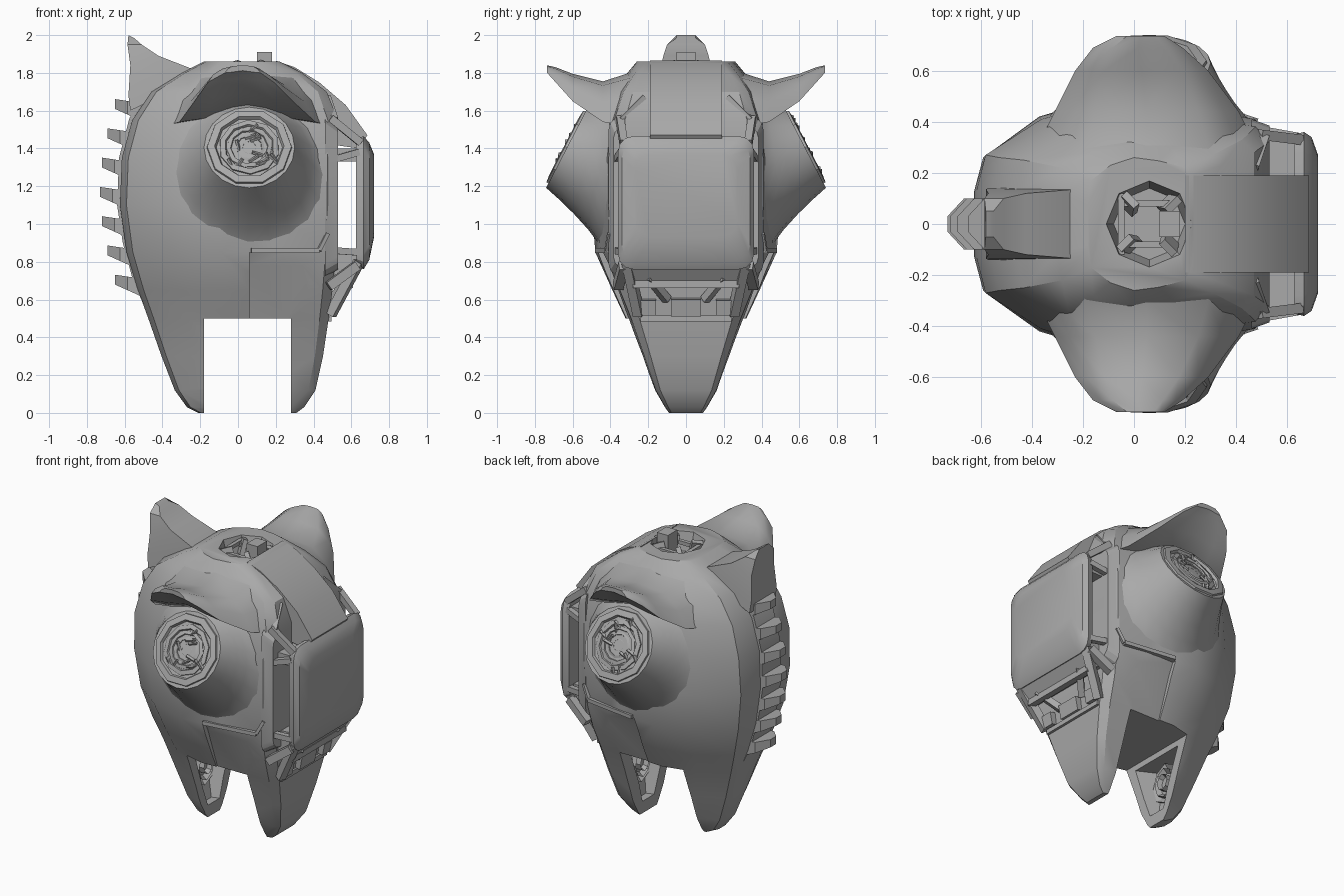
import bpy, bmesh, math, random
from mathutils import Matrix, Vector

random.seed(4)
if "Cube" in bpy.data.objects:
    bpy.data.objects.remove(bpy.data.objects["Cube"])

grey = bpy.data.materials.new("hull grey")
grey.use_nodes = True
grey.diffuse_color = (0.4, 0.4, 0.4, 1)
grey.node_tree.nodes["Principled BSDF"].inputs["Base Color"].default_value = (0.4, 0.4, 0.4, 1)


def smooth(ob, angle=35):
    bpy.ops.object.select_all(action="DESELECT")
    ob.select_set(True)
    bpy.context.view_layer.objects.active = ob
    bpy.ops.object.shade_smooth_by_angle(angle=math.radians(angle))


def finish(name, bm, angle=35):
    bmesh.ops.recalc_face_normals(bm, faces=bm.faces)
    me = bpy.data.meshes.new(name)
    bm.to_mesh(me)
    bm.free()
    ob = bpy.data.objects.new(name, me)
    me.materials.append(grey)
    bpy.context.collection.objects.link(ob)
    smooth(ob, angle)
    return ob


def loft(name, rings, angle=35):
    """Skin a list of equal-length closed rings and cap both ends."""
    bm = bmesh.new()
    vs = [[bm.verts.new(p) for p in r] for r in rings]
    n = len(vs[0])
    for a, b in zip(vs, vs[1:]):
        for i in range(n):
            bm.faces.new((a[i], a[(i + 1) % n], b[(i + 1) % n], b[i]))
    bm.faces.new(vs[0])
    bm.faces.new(vs[-1])
    return finish(name, bm, angle)


def prism(name, pts, h):
    """Extrude an xz profile to y = -h..h."""
    return loft(name, [[(x, y, z) for x, z in pts] for y in (-h, h)])


def box(name, c, s, rot=(0, 0, 0)):
    bm = bmesh.new()
    bmesh.ops.create_cube(bm, size=1, matrix=Matrix.Diagonal((*s, 1)))
    ob = finish(name, bm)
    ob.location, ob.rotation_euler = c, rot
    return ob


def bar(name, a, b, w):
    a, b = Vector(a), Vector(b)
    rot = (b - a).to_track_quat("Z", "Y").to_euler()
    return box(name, (a + b) / 2, (w, w, (b - a).length), rot)


def cut(ob, cutter):
    cutter.hide_render = True
    m = ob.modifiers.new("cut", "BOOLEAN")
    m.operation, m.object, m.solver = "DIFFERENCE", cutter, "EXACT"
    bpy.ops.object.select_all(action="DESELECT")
    bpy.context.view_layer.objects.active = ob
    bpy.ops.object.modifier_apply(modifier=m.name)
    bpy.data.objects.remove(cutter)


# Hull: height, back x, front x, half widths at back, middle and front
rows = [
    (0.0, -.21, .31, .06, .1, .09), (.03, -.27, .35, .07, .12, .11), (.12, -.335, .41, .09, .17, .16),
    (.3, -.405, .45, .12, .24, .22), (.5, -.475, .48, .16, .32, .29),
    (.65, -.53, .5, .2, .39, .35), (.85, -.59, .52, .24, .48, .4),
    (1.1, -.625, .53, .26, .5, .41), (1.35, -.615, .53, .27, .48, .41),
    (1.55, -.56, .53, .26, .45, .38), (1.7, -.46, .47, .25, .39, .33),
    (1.8, -.3, .34, .22, .31, .27), (1.86, -.18, .22, .17, .26, .22)]


def hull_ring(z, x0, x1, hb, hm, hf):
    w = x1 - x0
    half = [(x0, hb * .5), (x0 + .03 * w, hb), (x0 + .22 * w, (hb + 2 * hm) / 3),
            (x0 + .45 * w, hm), (x0 + .7 * w, (hm * 2 + hf) / 3), (x1 - .05 * w, hf), (x1, hf * .85)]
    return [(x, y, z) for x, y in half] + [(x, -y, z) for x, y in reversed(half)]


hull = loft("hull", [hull_ring(*r) for r in rows])
# Gap between the legs, leg pockets, roof hatch and flank recesses
cut(hull, box("gap_cutter", (.05, 0, .15), (.46, 1.5, .7)))
for mouth, low, high in ((-.1, -.23, -.34), (.2, .33, .41)):
    cut(hull, loft("pocket_cutter", [
        [(mouth, -w, z), (mouth, w, z), (deep, w * .5, z), (deep, -w * .5, z)]
        for z, w, deep in ((.08, .09, low), (.46, .24, high))]))
cut(hull, loft("hatch_cutter", [[(.06 + r * math.cos(i * math.pi / 4), r * math.sin(i * math.pi / 4), z)
                                 for i in range(8)] for z, r in ((1.74, .14), (1.95, .19))]))
for s in (-1, 1):
    cut(hull, loft("flank_cutter", [[(x, s * y, z) for y, z in ((.29, .46), (.7, .46), (.7, .85), (.44, .85), (.405, .78))]
                                    for x in (.06, .46)]))
smooth(hull, 30)

# Side pods with tilted nozzles and overhanging brows, one per side
SIDES = 20
CENTRE = Vector((.06, .63, 1.405))
UP, OUT = Vector((0, -.46, .89)), Vector((0, .89, .46))


def nozzle_ring(s, r, depth, turn=0.0, n=SIDES):
    out = []
    for i in range(n):
        a = 2 * math.pi * i / n + turn
        p = CENTRE + Vector((r * math.cos(a), 0, 0)) + UP * r * math.sin(a) + OUT * depth
        out.append(Vector((p.x, s * p.y, p.z)))
    return out


for s, side in ((-1, "front"), (1, "back")):
    # Flared pod from a wide foot on the hull to the nozzle rim
    foot = []
    for i in range(SIDES):
        a = 2 * math.pi * i / SIDES
        foot.append(Vector((.05 + .46 * math.cos(a), s * .37, 1.2 + .5 * math.sin(a))))
    rim = nozzle_ring(s, .24, 0)
    rings = []
    for t in (0, .2, .4, .6, .8, 1):
        k = t ** .65
        rings.append([Vector((b.x + (r.x - b.x) * k, b.y + (r.y - b.y) * t, b.z + (r.z - b.z) * k))
                      for b, r in zip(foot, rim)])
    loft(side + "_pod", rings, 40)
    for j, r in enumerate((.23, .165, .125, .085, .045)):
        drop = .004 * j
        steps = ((r, -.02), (r * .97, .012 - drop), (r * .8, .017 - drop), (r * .74, -.01))
        loft(side + "_nozzle_ring_%d" % (j + 1), [nozzle_ring(s, q, d, j * .35, 10) for q, d in steps], 20)
    for i in range(14):
        a, r = random.uniform(0, 6.28), random.uniform(.05, .17)
        box(side + "_nozzle_vane_%d" % (i + 1), nozzle_ring(s, r, .006, a, 1)[0], (.06, .015, .012),
            (-s * .48, random.uniform(-1.5, 1.5), 0))

    # Brow: distance out, x span, top and bottom height
    brow = []
    for y, x0, x1, zt, zb in ((.2, -.42, .5, 1.83, 1.5), (.3, -.38, .48, 1.8, 1.52), (.44, -.31, .41, 1.755, 1.54),
                              (.6, -.23, .29, 1.795, 1.65), (.69, -.16, .19, 1.83, 1.75), (.735, -.07, .12, 1.84, 1.8)):
        w, h = x1 - x0, zt - zb
        section = ((0, 0), (.08, .5), (.22, .9), (.5, 1), (.78, .9), (.92, .5), (1, 0), (.8, .1), (.5, .3), (.2, .1))
        brow.append([(x0 + u * w, s * y, zb + v * h) for u, v in section])
    loft(side + "_brow", brow, 40)
    # Raised lip over the flank recess
    bar(side + "_flank_lip", (.07, s * .47, .86), (.43, s * .42, .86), .025)
    bar(side + "_flank_lip_corner", (.43, s * .42, .86), (.475, s * .405, .95), .02)


# Visor shell standing clear of the hull
def rounded(x, hy, z0, z1, r):
    pts = []
    for cy, cz, a0 in ((hy - r, z1 - r, 0), (r - hy, z1 - r, 90), (r - hy, z0 + r, 180), (hy - r, z0 + r, 270)):
        for k in range(4):
            a = math.radians(a0 + 30 * k)
            pts.append((x, cy + r * math.cos(a), cz + r * math.sin(a)))
    return pts


loft("visor", [rounded(.625, .35, .78, 1.45, .07), rounded(.665, .36, .76, 1.465, .08),
               rounded(.695, .34, .81, 1.43, .08), rounded(.72, .27, .93, 1.37, .08)], 25)
loft("visor_back_frame", [rounded(.46, .41, .72, 1.57, .07), rounded(.53, .385, .76, 1.52, .07)], 25)
# Roof strap running down to the visor, and the visor mounts
prism("roof_strap", [(.2, 1.865), (.3, 1.83), (.43, 1.75), (.57, 1.63), (.685, 1.47), (.64, 1.4),
                     (.5, 1.42), (.35, 1.62), (.2, 1.75)], .19)
prism("visor_top_mount", [(.5, 1.33), (.64, 1.33), (.64, 1.4), (.5, 1.4)], .33)
prism("visor_bottom_mount", [(.48, .72), (.6, .69), (.67, .79), (.64, .87), (.5, .86)], .3)
struts = {
    "visor_upper_strut": ((.49, .35, 1.56), (.65, .33, 1.43), .04),
    "visor_middle_strut": ((.5, .365, 1.34), (.64, .34, 1.38), .035),
    "visor_lower_strut": ((.5, .365, .86), (.64, .335, .85), .035),
    "strap_side_strut": ((.47, .22, 1.67), (.51, .34, 1.55), .035),
    "chin_outer_strut": ((.64, .31, .8), (.49, .25, .52), .05),
    "chin_inner_strut": ((.6, .2, .72), (.5, .1, .6), .04),
    "chin_side_strut": ((.63, .33, .78), (.48, .36, .67), .05)}
for s, side in ((-1, "right"), (1, "left")):
    for name, ((ax, ay, az), (bx, by, bz), w) in struts.items():
        bar(side + "_" + name, (ax, s * ay, az), (bx, s * by, bz), w)
    box(side + "_chin_block", (.5, s * .2, .56), (.05, .08, .08), (0, .2, 0))
bar("chin_upper_bar", (.59, -.28, .68), (.59, .28, .68), .04)
bar("chin_lower_bar", (.48, -.24, .5), (.48, .24, .5), .03)
box("chin_sensor", (.5, 0, .56), (.05, .16, .09), (0, .2, 0))

# Spine strip and its row of chevron fins
spine = [(-.44, .45), (-.55, .68), (-.61, .9), (-.64, 1.1), (-.63, 1.35), (-.575, 1.56), (-.49, 1.69)]
prism("spine_strip", spine + [(x + .08, z) for x, z in reversed(spine)], .1)
for i in range(7):
    z = .69 + .155 * i
    x = -.575 - .08 * math.sin(math.pi * i / 6)
    tip = x - .075
    plan = ((x + .08, -.1), (x - .01, -.1), (tip, -.03), (tip, .03), (x - .01, .1), (x + .08, .1))
    loft("spine_fin_%d" % (i + 1), [[(px, y, z + dz - (px - x) * lean) for px, y in plan]
                                    for dz, lean in ((-.045, .45), (.03, .15))], 20)

# Rear crest horn
loft("crest_horn", [[(xb, -w, zb), (xf, -w, zf), (xf, w, zf), (xb, w, zb)]
                    for xb, zb, xf, zf, w in ((-.57, 1.6, -.2, 1.78, .14), (-.58, 1.68, -.24, 1.82, .135),
                                              (-.57, 1.84, -.42, 1.89, .12), (-.585, 1.95, -.51, 1.95, .1),
                                              (-.58, 2.0, -.55, 1.985, .05))])

# Roof hatch fittings
box("hatch_box", (.14, 0, 1.83), (.08, .1, .16))
for i in range(4):
    a = math.pi / 4 + i * math.pi / 2
    box("hatch_bracket_%d" % (i + 1), (.06 + .11 * math.cos(a), .11 * math.sin(a), 1.81), (.07, .03, .1), (.3, .2, a))
for s, side in ((-1, "right"), (1, "left")):
    bar(side + "_hatch_rail", (-.04, s * .08, 1.82), (.14, s * .08, 1.82), .025)
bar("hatch_cross_rail", (-.05, -.12, 1.83), (-.05, .12, 1.83), .025)

# Ring fittings inside the leg pockets
for leg, root, d in (("rear", -.3, 1), ("front", .385, -1)):
    for j, r in enumerate((.11, .08, .045)):
        mouth = root + d * (.055 + .012 * j)
        loft(leg + "_leg_ring_%d" % (j + 1), [
            [(x, q * math.cos(k * math.pi / 4), .31 + 1.25 * q * math.sin(k * math.pi / 4)) for k in range(8)]
            for x, q in ((root, r), (mouth, r), (mouth - d * .03, r * .75))], 20)
